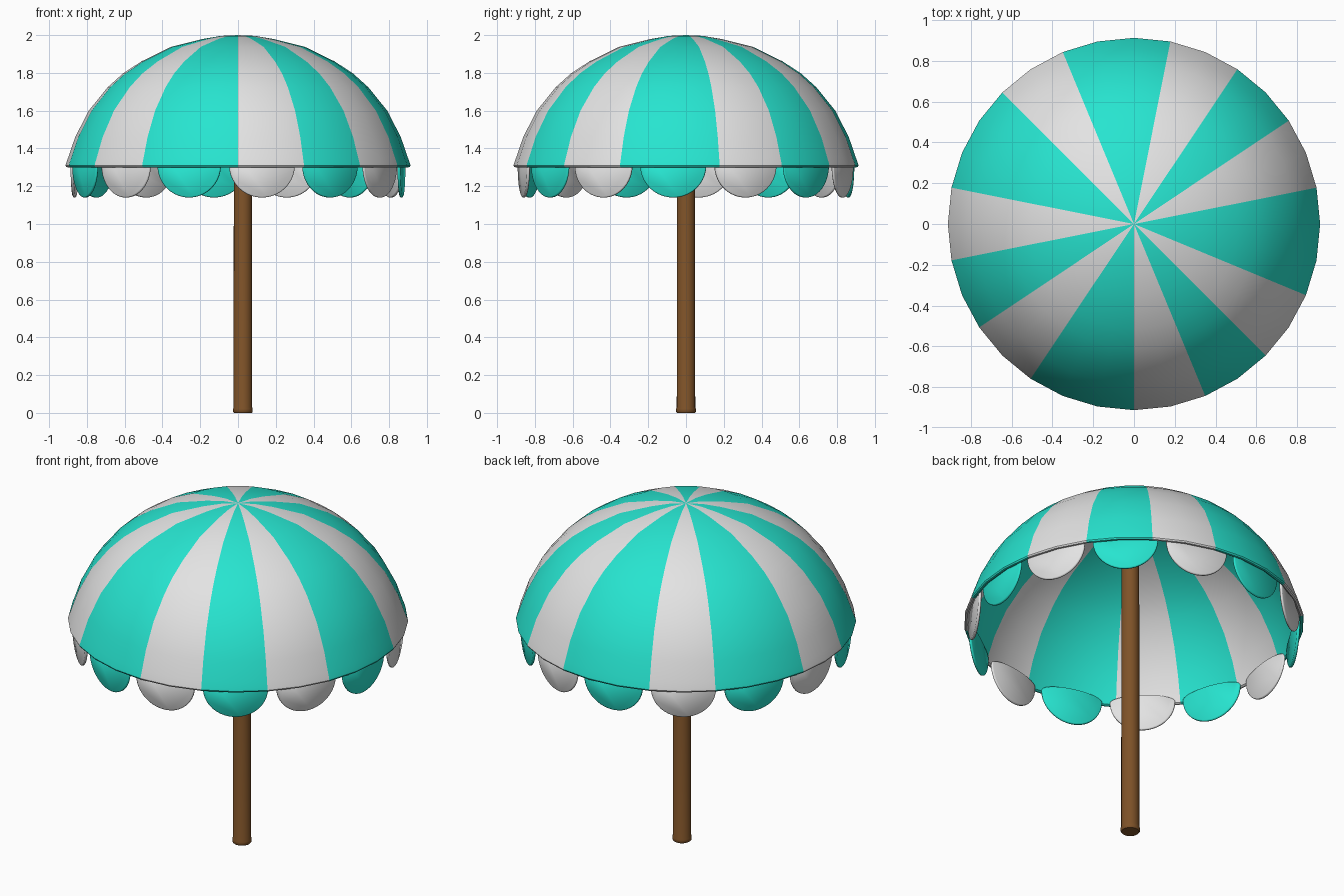
import bpy, bmesh, math

if "Cube" in bpy.data.objects:
    bpy.data.objects.remove(bpy.data.objects["Cube"])

def mat(name, col):
    m = bpy.data.materials.new(name)
    m.diffuse_color = (*col, 1)
    m.use_nodes = True
    m.node_tree.nodes["Principled BSDF"].inputs["Base Color"].default_value = m.diffuse_color
    return m

TEAL = mat("teal", (0.02, 0.78, 0.63))
WHITE = mat("off white", (0.77, 0.77, 0.77))
BROWN = mat("wood brown", (0.21, 0.085, 0.021))

def finish(bm, name, mats, angle=40):
    bmesh.ops.remove_doubles(bm, verts=bm.verts, dist=1e-5)
    bmesh.ops.recalc_face_normals(bm, faces=bm.faces)
    me = bpy.data.meshes.new(name)
    bm.to_mesh(me)
    bm.free()
    ob = bpy.data.objects.new(name, me)
    bpy.context.collection.objects.link(ob)
    for m in mats:
        me.materials.append(m)
    bpy.ops.object.select_all(action='DESELECT')
    ob.select_set(True)
    bpy.context.view_layer.objects.active = ob
    bpy.ops.object.shade_smooth_by_angle(angle=math.radians(angle))
    return ob

def lathe(name, profile, sides, mats, rule=lambda i: 0, cx=0.0, angle=40):
    # segment 0 starts at the front (-y) and runs towards +x
    bm = bmesh.new()
    rings = []
    for r, z in profile:
        if r == 0:
            rings.append([bm.verts.new((cx, 0, z))] * sides)
        else:
            rings.append([bm.verts.new((cx + r * math.sin(2 * math.pi * i / sides),
                                        -r * math.cos(2 * math.pi * i / sides), z))
                          for i in range(sides)])
    for a, b in zip(rings, rings[1:]):
        for i in range(sides):
            j = (i + 1) % sides
            f = bm.faces.new(list(dict.fromkeys((a[i], a[j], b[j], b[i]))))
            f.material_index = rule(i)
    return finish(bm, name, mats, angle)

# Canopy: thin striped dome, stripes two or three segments wide
starts = [0, 2, 4, 6, 9, 11, 13, 15, 18, 20, 23, 25, 27, 29]
def stripe(i):
    return (sum(s <= i for s in starts) - 1) % 2

outer = [(0, 2.0), (0.09, 1.996), (0.185, 1.98), (0.354, 1.938), (0.513, 1.86), (0.61, 1.796),
         (0.69, 1.724), (0.79, 1.6), (0.862, 1.46), (0.898, 1.355), (0.909, 1.325), (0.913, 1.31)]
rim = [(0.909, 1.302), (0.9, 1.3), (0.89, 1.306)]
inner = [(r * 0.98, z - 0.014) for r, z in reversed(outer[:-2])]
lathe("canopy", outer + rim + inner, 32, [WHITE, TEAL], stripe)

# Scalloped flaps hanging under the rim
N = 14
for k in range(N):
    bm = bmesh.new()
    half, thick, steps = 0.175, 0.016, 40
    loops = []
    for y, s in ((-0.5, 0.965), (-0.25, 1), (0.25, 1), (0.5, 0.965)):
        loop = []
        for i in range(steps):
            a = 2 * math.pi * i / steps
            h = 0.17 if math.sin(a) < 0 else 0.045
            loop.append(bm.verts.new((half * s * math.cos(a), y * thick,
                                      1.31 + h * s * math.sin(a))))
        loops.append(loop)
    bm.faces.new(loops[0])
    bm.faces.new(loops[-1])
    for a, b in zip(loops, loops[1:]):
        for i in range(steps):
            j = (i + 1) % steps
            bm.faces.new((a[i], a[j], b[j], b[i]))
    ob = finish(bm, f"flap_{k + 1}", [TEAL if k % 2 else WHITE], 60)
    t = math.radians(8.4) + 2 * math.pi * k / N
    ob.location = (0.868 * math.sin(t), -0.868 * math.cos(t), 0)
    ob.rotation_euler = (0, 0, t)

# Pole: slightly off centre, with a small foot bevel
lathe("pole", [(0, 0), (0.047, 0), (0.052, 0.006), (0.052, 0.022), (0.049, 0.03),
               (0.048, 1.95), (0, 1.95)], 24, [BROWN], cx=0.026)
